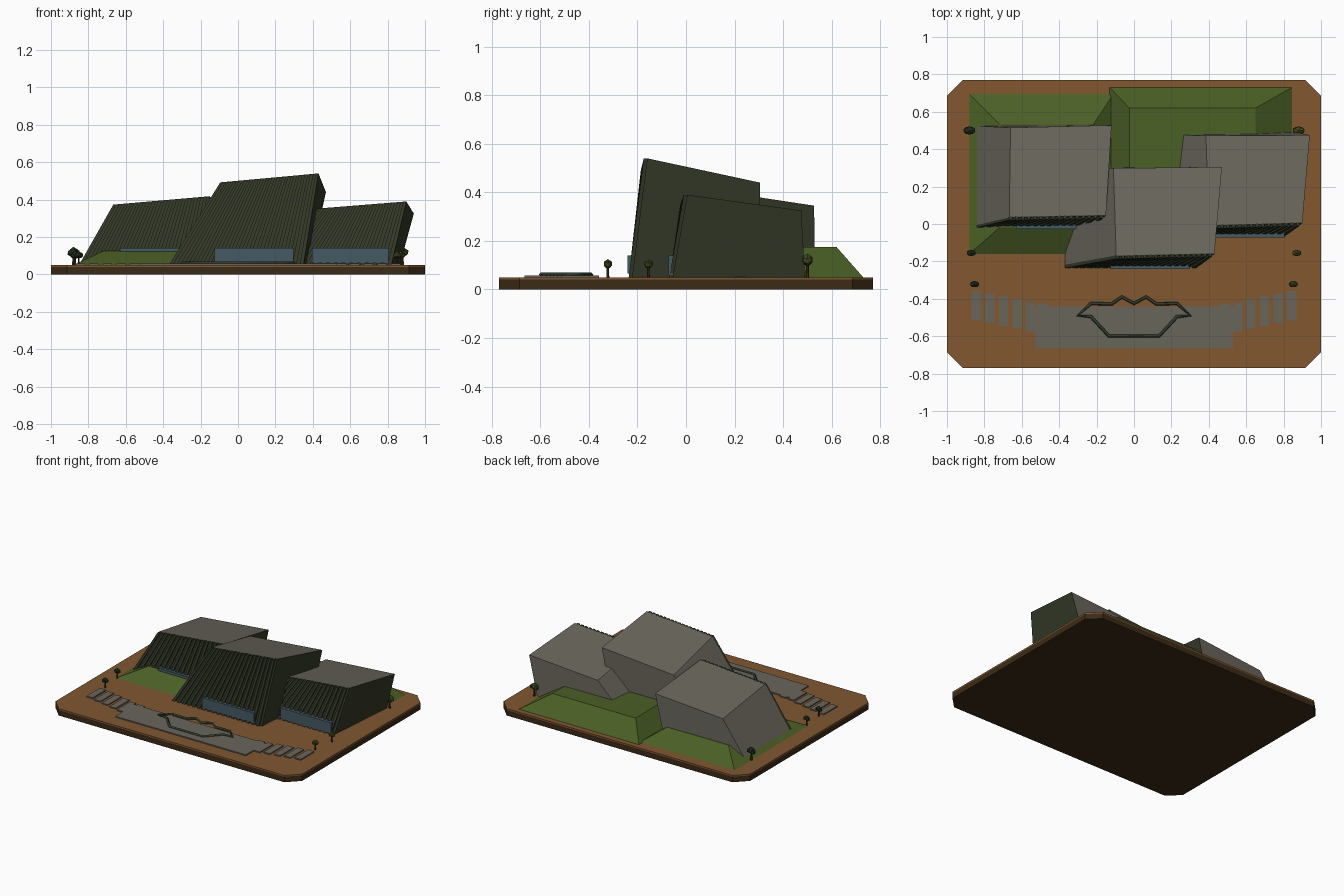
import bpy, bmesh
from mathutils import Vector

cube = bpy.data.objects.get("Cube")
if cube:
    bpy.data.objects.remove(cube, do_unlink=True)


def material(name, r, g, b):
    m = bpy.data.materials.new(name)
    m.use_nodes = True
    m.diffuse_color = (r, g, b, 1)
    bsdf = m.node_tree.nodes["Principled BSDF"]
    bsdf.inputs["Base Color"].default_value = (r, g, b, 1)
    bsdf.inputs["Roughness"].default_value = 0.9
    return m


EARTH = material("earth brown", 0.22, 0.095, 0.03)
SOIL = material("dark soil", 0.045, 0.024, 0.008)
STONE = material("warm grey stone", 0.14, 0.13, 0.105)
GRASS = material("grass green", 0.07, 0.115, 0.019)
WALL = material("dark olive cladding", 0.035, 0.043, 0.022)
GLASS = material("blue grey glass", 0.06, 0.1, 0.125)
CURB = material("dark green curb", 0.03, 0.045, 0.025)
PINE = material("deep green foliage", 0.02, 0.035, 0.018)
OLIVE = material("olive foliage", 0.06, 0.08, 0.015)

GROUND = 0.05


def make(name, bm, *mats):
    bmesh.ops.recalc_face_normals(bm, faces=bm.faces)
    me = bpy.data.meshes.new(name)
    bm.to_mesh(me)
    bm.free()
    for m in mats:
        me.materials.append(m)
    ob = bpy.data.objects.new(name, me)
    bpy.context.collection.objects.link(ob)
    return ob


def loft(bm, low, high):
    """Solid between two matching loops of points."""
    a = [bm.verts.new(p) for p in low]
    b = [bm.verts.new(p) for p in high]
    faces = [bm.faces.new(a[::-1]), bm.faces.new(b)]
    n = len(a)
    for i in range(n):
        j = (i + 1) % n
        faces.append(bm.faces.new((a[i], a[j], b[j], b[i])))
    return faces


def rect(x0, x1, y0, y1, z):
    return [(x0, y0, z), (x1, y0, z), (x1, y1, z), (x0, y1, z)]


def box(bm, x0, x1, y0, y1, z0, z1):
    loft(bm, rect(x0, x1, y0, y1, z0), rect(x0, x1, y0, y1, z1))


def prism(bm, outline, z0, z1):
    return loft(bm, [(x, y, z0) for x, y in outline], [(x, y, z1) for x, y in outline])


# Ground slab with clipped corners
corner = [(1, 0.685), (0.915, 0.77)]
half = corner + [(-x, y) for x, y in corner[::-1]]
outline = half + [(-x, -y) for x, y in half]
for name, z0, z1, mat in (("base_slab", 0, 0.04, SOIL), ("ground_layer", 0.04, GROUND, EARTH)):
    bm = bmesh.new()
    prism(bm, outline, z0, z1)
    make(name, bm, mat)


# Grass mounds
def mound(name, low, high, top):
    bm = bmesh.new()
    loft(bm, rect(*low, GROUND), rect(*high, top))
    make(name, bm, GRASS)


mound("right_mound", (-0.88, -0.11, -0.16, 0.695), (-0.72, -0.215, -0.02, 0.535), 0.125)
mound("left_mound", (-0.13, 0.845, 0.2, 0.73), (-0.025, 0.65, 0.3, 0.62), 0.175)


# Leaning halls: corners run front-left, front-right, back-right, back-left
def hall(name, low, high, ribs, window):
    low = [Vector((x, y, GROUND)) for x, y in low]
    high = [Vector(p) for p in high]
    bm = bmesh.new()
    faces = loft(bm, low, high)
    for f in (faces[2], faces[3]):      # front and leaning end are clad
        f.material_index = 1
    make(name + "_hall", bm, STONE, WALL)

    bm = bmesh.new()
    out, back = Vector((0, -0.014, 0)), Vector((0, 0.004, 0))
    for i in range(ribs):
        t0, t1 = i / ribs, (i + 0.55) / ribs
        ends = []
        for a, b in (low[:2], high[:2]):
            p, q = a.lerp(b, t0), a.lerp(b, t1)
            ends.append([p + out, q + out, q + back, p + back])
        loft(bm, *ends)
    make(name + "_cladding_ribs", bm, WALL)

    x0, x1, y, z0 = window
    bm = bmesh.new()
    box(bm, x0, x1, y, y + 0.08, z0, 0.14)
    make(name + "_window", bm, GLASS)


hall("centre",
     [(-0.37, -0.222), (0.35, -0.222), (0.385, 0.305), (-0.36, 0.3)],
     [(-0.095, -0.172, 0.492), (0.43, -0.16, 0.54), (0.47, 0.305, 0.44), (-0.11, 0.298, 0.39)],
     18, (-0.125, 0.297, -0.241, 0.065))
hall("right",
     [(-0.85, -0.008), (-0.22, -0.008), (-0.19, 0.53), (-0.85, 0.525)],
     [(-0.667, 0.035, 0.373), (-0.15, 0.045, 0.418), (-0.12, 0.528, 0.345), (-0.66, 0.515, 0.3)],
     16, (-0.63, -0.2, -0.027, 0.06))
hall("left",
     [(0.15, -0.055), (0.82, -0.055), (0.865, 0.49), (0.13, 0.48)],
     [(0.4, -0.01, 0.35), (0.9, 0.005, 0.39), (0.94, 0.475, 0.325), (0.385, 0.472, 0.285)],
     16, (0.395, 0.805, -0.073, 0.06))

# Paved plaza and stepping slabs
edge = [(0.53, -0.665), (0.53, -0.575), (0.58, -0.575), (0.58, -0.42), (0.535, -0.42),
        (0.535, -0.44), (0.515, -0.44), (0.515, -0.425), (0.46, -0.425), (0.46, -0.44)]
bm = bmesh.new()
prism(bm, edge + [(-x, y) for x, y in edge[::-1]], GROUND, 0.058)
make("plaza_paving", bm, STONE)

bm = bmesh.new()
for i in range(4):
    x = 0.625 + 0.073 * i
    y0, y1 = -0.56 + 0.015 * i, -0.40 + 0.014 * i
    for s in (-1, 1):
        a, b = sorted((s * (x - 0.025), s * (x + 0.025)))
        box(bm, a, b, y0, y1, GROUND, 0.058)
make("stepping_slabs", bm, STONE)

# Raised curb on the plaza
right = [(0, -0.425), (0.065, -0.39), (0.12, -0.428), (0.23, -0.425),
         (0.3, -0.49), (0.23, -0.495), (0.135, -0.598)]
path = right + [(-x, y) for x, y in right[:0:-1]]
cu = bpy.data.curves.new("plaza_curb", "CURVE")
cu.dimensions = "3D"
cu.bevel_depth = 0.009
cu.bevel_resolution = 0
sp = cu.splines.new("POLY")
sp.points.add(len(path) - 1)
for p, (x, y) in zip(sp.points, path):
    p.co = (x, y, 0.061, 1)
sp.use_cyclic_u = True
cu.materials.append(CURB)
bpy.context.collection.objects.link(bpy.data.objects.new("plaza_curb", cu))


# Small trees
def tree(name, x, y, size, leaf):
    bm = bmesh.new()
    height = 0.055 * size
    trunk = bmesh.ops.create_cone(bm, cap_ends=True, segments=6, radius1=0.006 * size,
                                  radius2=0.004 * size, depth=height)
    bmesh.ops.translate(bm, vec=(x, y, GROUND + height / 2), verts=trunk["verts"])
    for f in bm.faces:
        f.material_index = 1
    for dx, dz, r in ((0, 0.056, 0.019), (-0.01, 0.05, 0.016), (0.01, 0.052, 0.016)):
        crown = bmesh.ops.create_icosphere(bm, subdivisions=1, radius=r * size)
        bmesh.ops.translate(bm, vec=(x + dx * size, y, GROUND + dz * size), verts=crown["verts"])
    make(name, bm, leaf, SOIL)


for row, x, y, size in (("back", 0.88, 0.5, 1.3), ("middle", 0.87, -0.155, 1), ("front", 0.852, -0.322, 1)):
    tree(row + "_left_tree", x, y, size, OLIVE)
    tree(row + "_right_tree", -x, y, size, PINE)
